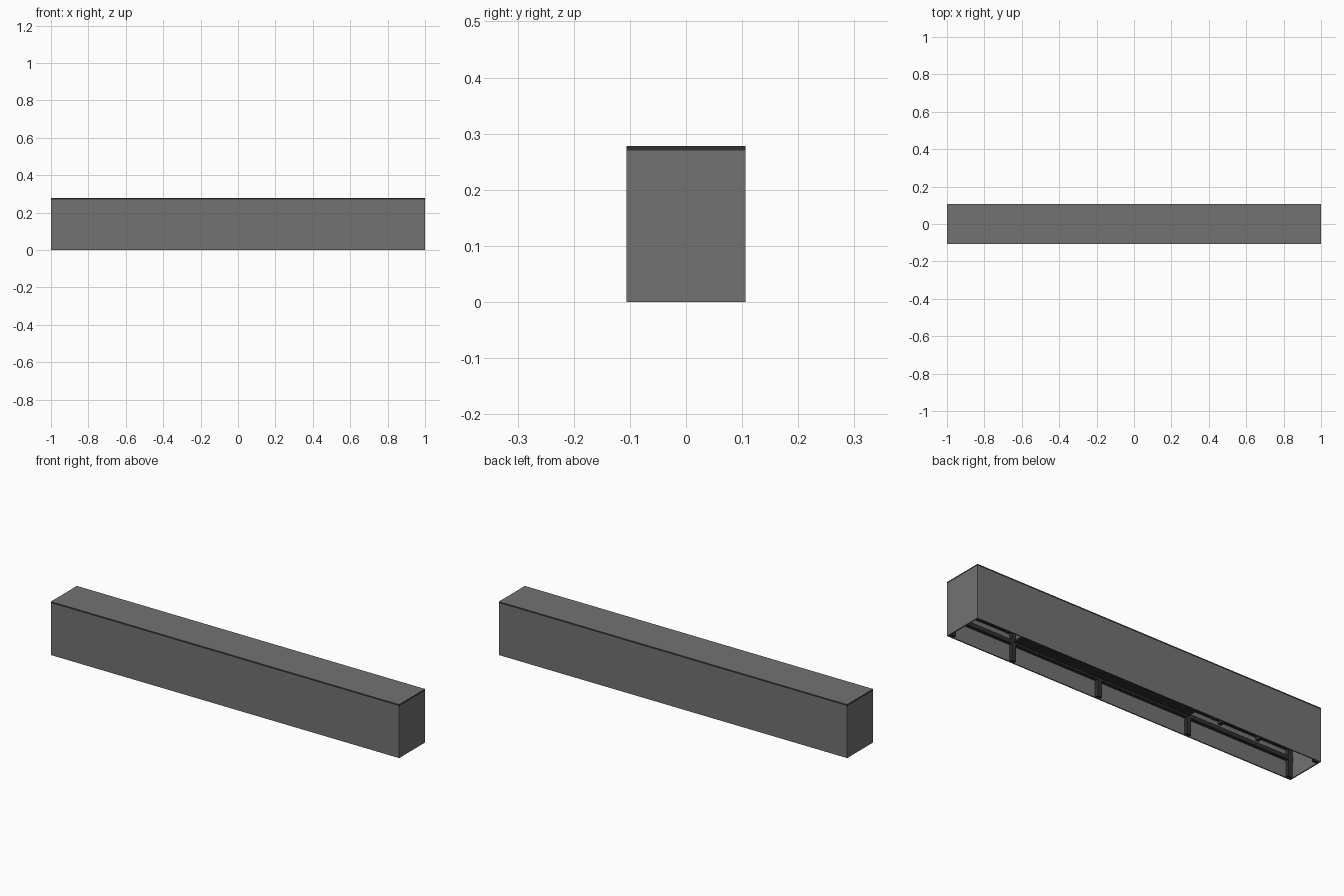
import bpy

if "Cube" in bpy.data.objects:
    bpy.data.objects.remove(bpy.data.objects["Cube"])

L, W, H = 2.0, 0.212, 0.278   # overall size
T = 0.006                     # panel thickness


def material(name, rgb):
    m = bpy.data.materials.new(name)
    m.diffuse_color = (*rgb, 1)
    m.use_nodes = True
    m.node_tree.nodes["Principled BSDF"].inputs["Base Color"].default_value = m.diffuse_color
    return m


grey = material("grey_panel", (0.17, 0.17, 0.17))
dark = material("dark_frame", (0.03, 0.03, 0.03))
blue = material("dark_liner", (0.025, 0.025, 0.035))


def box(name, x, y, z, mat):
    """Box from (min, max) ranges on each axis."""
    bpy.ops.mesh.primitive_cube_add(size=1, location=[sum(r) / 2 for r in (x, y, z)])
    ob = bpy.context.object
    ob.name = name
    ob.scale = [r[1] - r[0] for r in (x, y, z)]
    bpy.ops.object.transform_apply(location=False, rotation=False, scale=True)
    ob.data.materials.append(mat)
    return ob


hx, hy = L / 2, W / 2
slab_z = H - 0.008

# Outer cladding, open underneath
for name, s in (("front", -1), ("back", 1)):
    y = sorted((s * hy, s * (hy - T)))
    box(name + "_panel", (-hx, hx), y, (0, slab_z), grey)
for name, s in (("left", -1), ("right", 1)):
    x = sorted((s * hx, s * (hx - T)))
    box(name + "_end_panel", x, (-hy + T, hy - T), (0, slab_z), grey)

# Dark top slab with a grey cover sheet
box("top_slab", (-hx, hx), (-hy, hy), (slab_z, H - 0.001), dark)
box("top_cover", (-hx, hx), (-hy, hy), (H - 0.001, H), grey)

# Inner posts and rails along both long walls
inner = hy - T
for name, s in (("front", -1), ("back", 1)):
    y = sorted((s * inner, s * (inner - 0.018)))
    for i, px in enumerate((-0.98, -0.39, 0.13, 0.63, 0.98)):
        box(f"{name}_post_{i}", (px - 0.012, px + 0.012), y, (0, slab_z), dark)
    box(name + "_rail", (-hx + T, hx - T), y, (0.085, 0.105), dark)

# Middle shelf and higher liners in the end bays
box("middle_shelf", (-0.39, 0.63), (-inner, inner), (0.095, 0.103), dark)
for name, x in (("left", (-hx + T, -0.39)), ("right", (0.63, hx - T))):
    box(name + "_liner", x, (-inner, inner), (0.14, 0.148), blue)

# Small cross bars under the left liner
for i, px in enumerate((-0.58, -0.80)):
    box(f"cross_bar_{i}", (px - 0.008, px + 0.008), (-inner, inner), (0.125, 0.14), dark)
